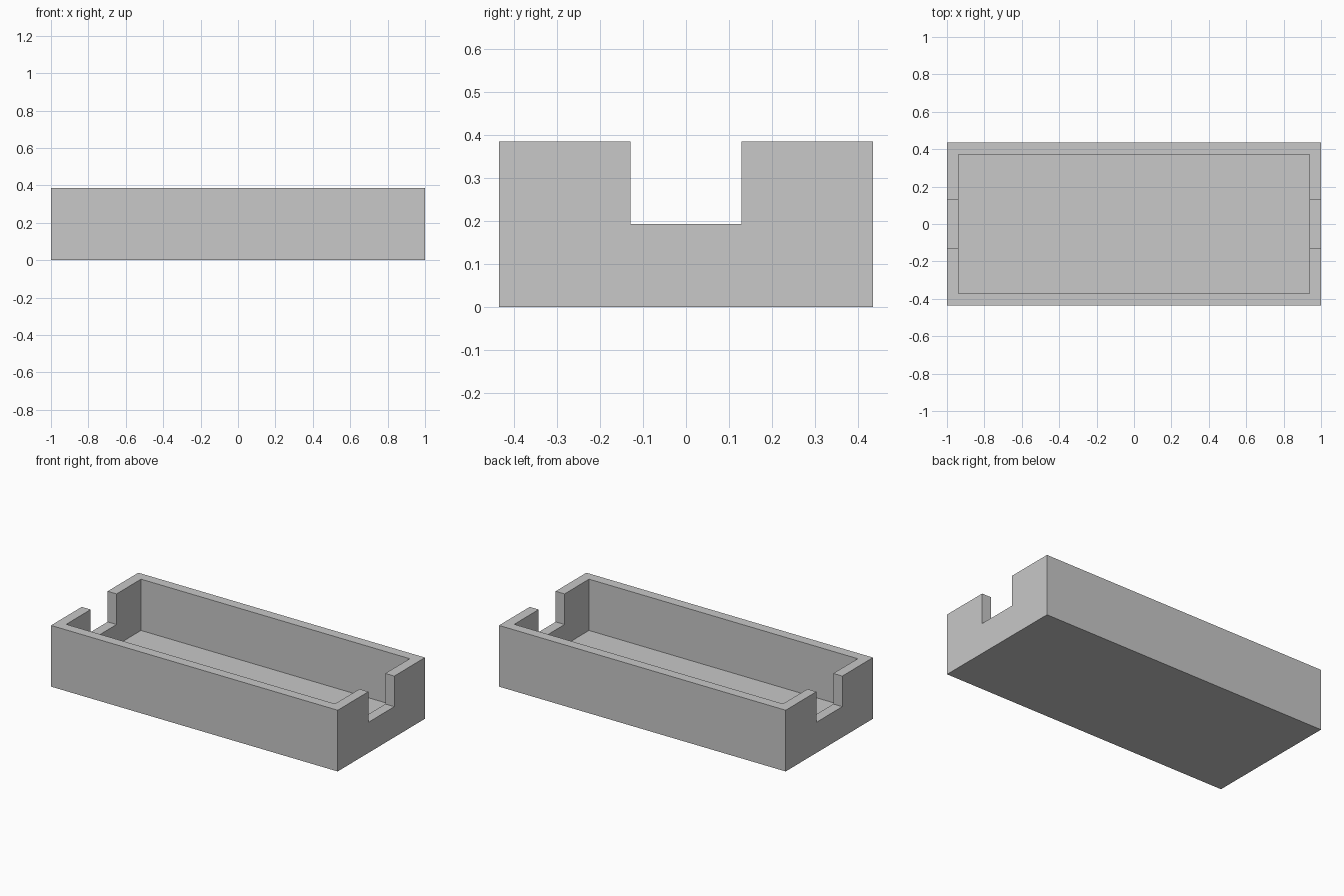
import bpy

if "Cube" in bpy.data.objects:
    bpy.data.objects.remove(bpy.data.objects["Cube"], do_unlink=True)

LENGTH, WIDTH, HEIGHT = 2.0, 0.87, 0.386
WALL = 0.0625
NOTCH_WIDTH, NOTCH_FLOOR = 0.258, 0.193

grey = bpy.data.materials.new("plain grey")
grey.use_nodes = True
colour = (0.58, 0.58, 0.58, 1)
grey.diffuse_color = colour
grey.node_tree.nodes["Principled BSDF"].inputs["Base Color"].default_value = colour


def box(name, length, width, bottom, top):
    """Box centred on x and y, spanning bottom to top."""
    bpy.ops.mesh.primitive_cube_add(size=1, location=(0, 0, (bottom + top) / 2))
    ob = bpy.context.object
    ob.name = name
    ob.scale = (length, width, top - bottom)
    bpy.ops.object.transform_apply(location=True, rotation=False, scale=True)
    ob.data.materials.append(grey)
    return ob


# Solid block that becomes the open tray
tray = box("tray", LENGTH, WIDTH, 0, HEIGHT)

# Hollow interior and the slot through both end walls
cutters = [
    box("cavity_cutter", LENGTH - 2 * WALL, WIDTH - 2 * WALL, WALL, HEIGHT + 0.2),
    box("end_notch_cutter", LENGTH + 0.4, NOTCH_WIDTH, NOTCH_FLOOR, HEIGHT + 0.3),
]
bpy.context.view_layer.objects.active = tray
for cutter in cutters:
    cut = tray.modifiers.new(cutter.name, "BOOLEAN")
    cut.operation = "DIFFERENCE"
    cut.solver = "EXACT"
    cut.object = cutter
    bpy.ops.object.modifier_apply(modifier=cut.name)
for cutter in cutters:
    bpy.data.objects.remove(cutter, do_unlink=True)
